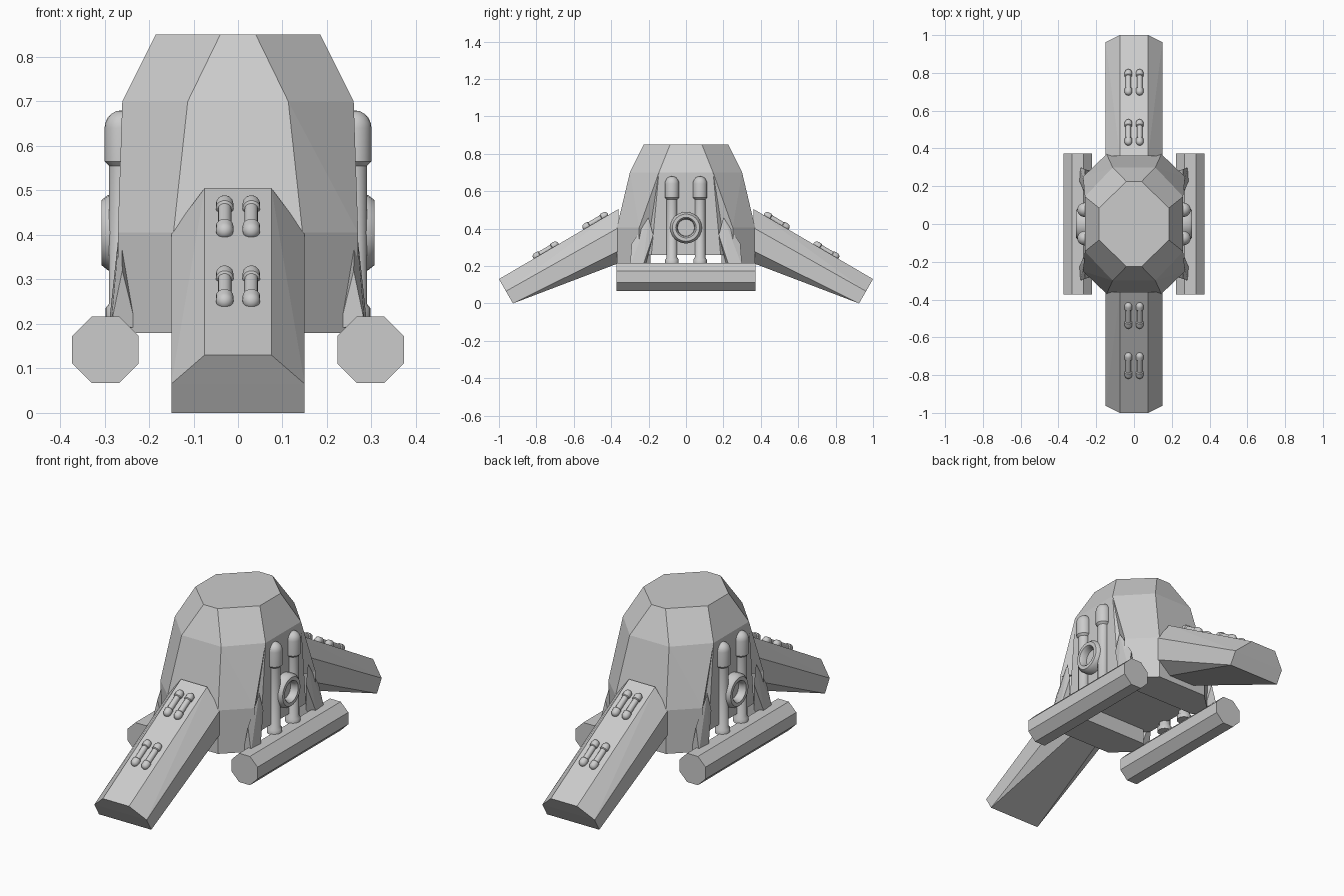
import bpy, bmesh, math
from mathutils import Vector

cube = bpy.data.objects.get("Cube")
if cube:
    bpy.data.objects.remove(cube, do_unlink=True)

GREY = (0.6, 0.6, 0.6, 1)
grey = bpy.data.materials.new("plain grey")
grey.use_nodes = True
grey.diffuse_color = GREY
grey.node_tree.nodes["Principled BSDF"].inputs["Base Color"].default_value = GREY


def finish(name, bm, smooth=False):
    bmesh.ops.recalc_face_normals(bm, faces=bm.faces)
    mesh = bpy.data.meshes.new(name)
    bm.to_mesh(mesh)
    bm.free()
    mesh.materials.append(grey)
    obj = bpy.data.objects.new(name, mesh)
    bpy.context.collection.objects.link(obj)
    if smooth:
        bpy.ops.object.select_all(action='DESELECT')
        obj.select_set(True)
        bpy.context.view_layer.objects.active = obj
        bpy.ops.object.shade_smooth_by_angle(angle=math.radians(40))
    return obj


def loft(name, rings):
    """Skin a stack of equal-length rings and cap both ends."""
    bm = bmesh.new()
    rows = [[bm.verts.new(p) for p in ring] for ring in rings]
    n = len(rows[0])
    for a, b in zip(rows, rows[1:]):
        for i in range(n):
            j = (i + 1) % n
            bm.faces.new((a[i], a[j], b[j], b[i]))
    bm.faces.new(rows[0])
    bm.faces.new(rows[-1])
    return finish(name, bm)


def hull(name, points):
    bm = bmesh.new()
    for p in points:
        bm.verts.new(p)
    res = bmesh.ops.convex_hull(bm, input=bm.verts[:])
    junk = {v for v in res["geom_interior"] + res["geom_unused"]
            if isinstance(v, bmesh.types.BMVert)}
    bmesh.ops.delete(bm, geom=list(junk), context='VERTS')
    bmesh.ops.dissolve_limit(bm, angle_limit=0.01, verts=bm.verts[:], edges=bm.edges[:])
    return finish(name, bm)


def lathe(name, profile, loc, axis=(0, 0, 1), sides=20):
    """Spin (radius, height) points about an axis."""
    bm = bmesh.new()
    verts = [bm.verts.new((r, 0, h)) for r, h in profile]
    edges = [bm.edges.new(pair) for pair in zip(verts, verts[1:])]
    bmesh.ops.spin(bm, geom=verts + edges, axis=(0, 0, 1), cent=(0, 0, 0),
                   angle=2 * math.pi, steps=sides)
    bmesh.ops.remove_doubles(bm, verts=bm.verts[:], dist=0.0002)
    obj = finish(name, bm, True)
    obj.location = loc
    obj.rotation_mode = 'QUATERNION'
    obj.rotation_quaternion = Vector(axis).to_track_quat('Z', 'Y')
    return obj


def dome(r, base, height, steps=5):
    """Quarter ellipse from the rim up to the pole."""
    return [(r * math.cos(t), base + height * math.sin(t))
            for t in (math.pi / 2 * i / steps for i in range(steps + 1))]


def octagon(x, y, cx, cy, z):
    quarter = [(x, cy), (cx, y)]
    pts = quarter + [(-a, b) for a, b in quarter[::-1]]
    pts += [(-a, -b) for a, b in pts]
    return [(a, b, z) for a, b in pts]


# Central faceted tower
loft("tower", [octagon(0.26, 0.30, 0.14, 0.185, 0.26),
               octagon(0.26, 0.30, 0.113, 0.145, 0.70),
               octagon(0.185, 0.225, 0.04, 0.085, 0.85)])

for s, end in ((-1, "front"), (1, "back")):
    # Sloping armour over the end of the tower, and the skirt below it
    slope, skirt = [], []
    for x in (-1, 1):
        slope += [(x * 0.113, s * 0.30, 0.70), (x * 0.26, s * 0.145, 0.70),
                  (x * 0.145, s * 0.37, 0.405), (x * 0.27, s * 0.25, 0.405),
                  (x * 0.24, s * 0.19, 0.405)]
        for z in (0.18, 0.405):
            skirt += [(x * 0.145, s * 0.37, z), (x * 0.27, s * 0.25, z),
                      (x * 0.22, s * 0.19, z)]
    hull(end + "_slope", slope)
    hull(end + "_skirt", skirt)

    # Long leg reaching to the ground
    half_root = [(0.075, 0.505), (0.15, 0.405), (0.15, 0.28), (0.075, 0.215)]
    leg = [(x * a, s * 0.36, z) for x in (-1, 1) for a, z in half_root]
    for x in (-1, 1):
        leg += [(x * 0.075, s, 0.13), (x * 0.15, s * 0.963, 0.065),
                (x * 0.15, s * 0.925, 0)]
    hull(end + "_leg", leg)

    # Paired capsules lying on the top of the leg
    half = [(0.015, 0), (0.015, 0.036), (0.02, 0.04)] + dome(0.02, 0.058, 0.02)
    capsule = [(r, -h) for r, h in half[:0:-1]] + half
    for y in (0.485, 0.75):
        for x in (-0.03, 0.03):
            z = 0.505 - 0.595 * (y - 0.37)
            lathe(end + "_leg_capsule", capsule, (x, s * y, z + 0.003),
                  (0, s, -0.595), 14)

for s, side in ((-1, "right"), (1, "left")):
    # Octagonal pontoon
    ring = [(s * 0.298 + 0.0807 * math.cos(a), 0.142 + 0.0807 * math.sin(a))
            for a in (math.pi / 8 + math.pi / 4 * i for i in range(8))]
    loft(side + "_pontoon", [[(x, y, z) for x, z in ring] for y in (-0.372, 0.372)])

    # Pipes with domed caps and foot collars
    pipe = [(0, 0.212), (0.036, 0.212), (0.036, 0.235), (0.028, 0.245),
            (0.028, 0.555), (0.038, 0.565)] + dome(0.038, 0.64, 0.04)
    for y in (-0.075, 0.075):
        lathe(side + "_pipe", pipe, (s * 0.262, y, 0))

    # Round port between the pipes
    port = [(0, 0), (0.085, 0), (0.085, 0.052), (0.073, 0.067), (0.055, 0.067),
            (0.047, 0.055), (0.045, 0.03), (0, 0.03)]
    lathe(side + "_port", port, (s * 0.24, 0, 0.405), (s, 0, 0), 24)

    # Angular struts joining the pontoon to the armour
    for e in (-1, 1):
        strut = [(0.228, 0.28, 0.19), (0.285, 0.30, 0.2), (0.29, 0.23, 0.2),
                 (0.235, 0.22, 0.19), (0.26, 0.29, 0.32),
                 (0.262, 0.20, 0.46), (0.268, 0.175, 0.365)]
        hull(side + "_strut", [(s * x, e * y, z) for x, y, z in strut])
